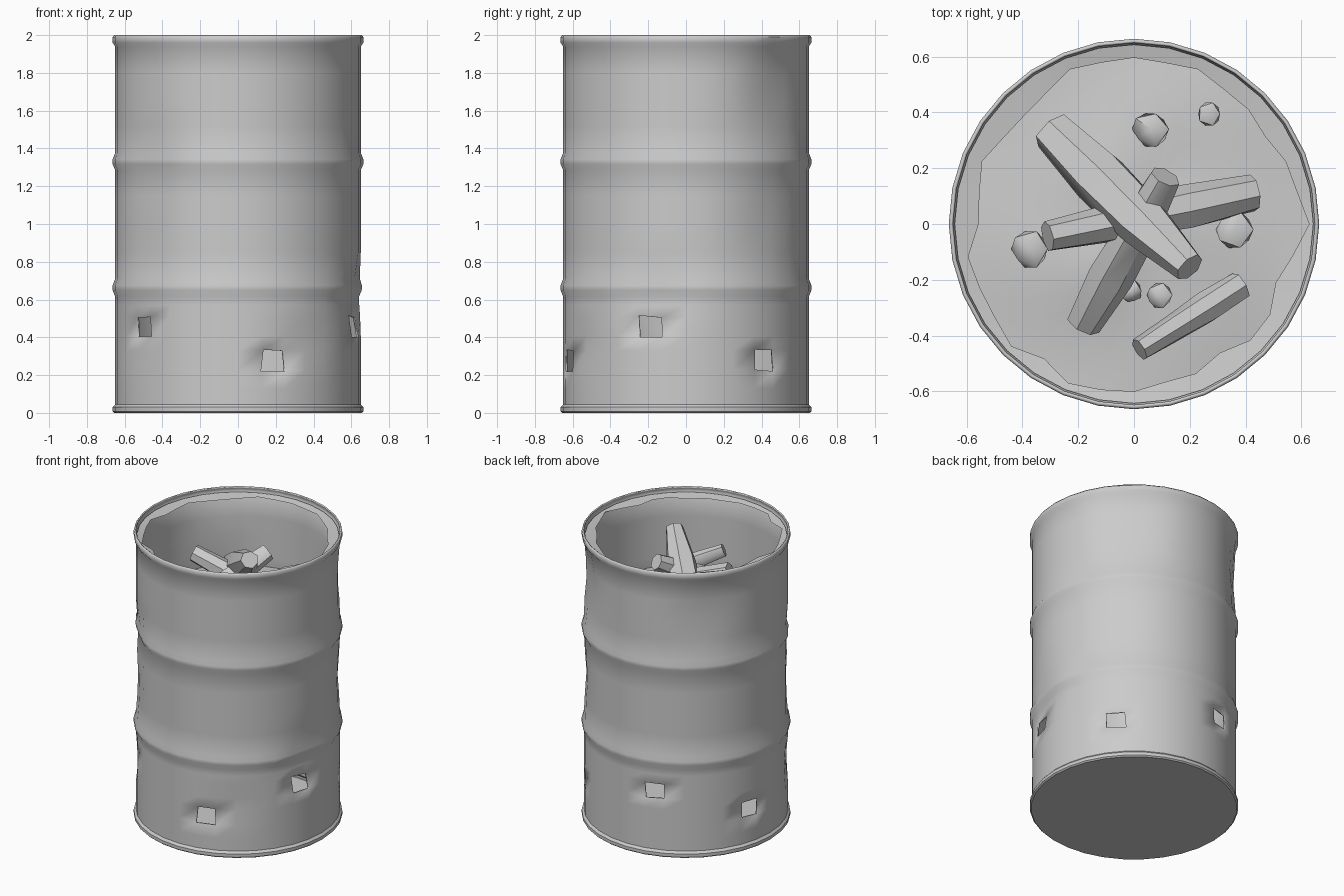
import bpy, bmesh, math, random
from mathutils import Vector

if "Cube" in bpy.data.objects:
    bpy.data.objects.remove(bpy.data.objects["Cube"])

random.seed(4)
SEG = 32


def finish(name, bm, angle=40):
    me = bpy.data.meshes.new(name)
    bm.to_mesh(me)
    bm.free()
    ob = bpy.data.objects.new(name, me)
    bpy.context.collection.objects.link(ob)
    bpy.ops.object.select_all(action='DESELECT')
    ob.select_set(True)
    bpy.context.view_layer.objects.active = ob
    if angle:
        bpy.ops.object.shade_smooth_by_angle(angle=math.radians(angle))
    return ob


def ring(bm, point, n=SEG):
    return [bm.verts.new(point(2 * math.pi * i / n, i)) for i in range(n)]


def bridge(bm, a, b):
    n = len(a)
    return [bm.faces.new((a[i], a[(i + 1) % n], b[(i + 1) % n], b[i])) for i in range(n)]


# Dented barrel wall: (angle, height, size, depth) of each dent
dents = [(-135, 1.28, .26, .025), (-14, .62, .24, .03), (48, 1.70, .30, .035),
         (135, 1.68, .26, .025), (-60, .36, .18, .018), (-140, .95, .25, .018),
         (38, 1.0, .25, .018), (-150, .4, .2, .015)]


def dented(a, r, z):
    for deg, dz, size, depth in dents:
        da = (a - math.radians(deg) + math.pi) % (2 * math.pi) - math.pi
        d = math.hypot(da * .65, z - dz) / size
        if d < 1:
            r -= depth * (1 - d * d) ** 2
    return Vector((r * math.cos(a), r * math.sin(a), z))


R, B = .65, .664
profile = [(.655, 0), (B, .008), (B, .03), (R, .045), (R, .13), (R, .225), (R, .33),
           (R, .405), (R, .51), (R, .57), (R, .615), (B, .65), (B, .675), (R, .71),
           (R, .85), (R, 1.0), (R, 1.15), (R, 1.285), (B, 1.317), (B, 1.342), (R, 1.378),
           (R, 1.52), (R, 1.66), (R, 1.8), (R, 1.94), (B, 1.96), (B, 1.99), (.656, 2.0)]
bm = bmesh.new()
rings = [ring(bm, lambda a, i: dented(a, r, z)) for r, z in profile]
bands = [bridge(bm, a, b) for a, b in zip(rings, rings[1:])]
bm.faces.new(rings[0][::-1])

# Vent holes punched alternately low (band 5) and high (band 7)
holes = [bands[band][k % SEG] for band, k in
         ((5, -7), (7, -2), (5, 3), (7, 9), (5, 14), (7, -13))]
for f in holes:
    for v in f.verts:
        t = Vector((-v.co.y, v.co.x, 0)).normalized()
        v.co += t * random.uniform(-.01, .01) + Vector((0, 0, random.uniform(-.007, .007)))
bmesh.ops.delete(bm, geom=holes, context='FACES_ONLY')
barrel = finish("barrel", bm)
mod = barrel.modifiers.new("thickness", 'SOLIDIFY')
mod.thickness = .01
mod.offset = -1

# Jagged remains of the cut-out lid
jag = [.628, .595, .588, .565, .58, .58, .6, .588, .596, .59, .6, .565, .553, .56, .589, .565,
       .557, .606, .598, .6, .62, .58, .617, .605, .6, .577, .58, .555, .589, .585, .55, .58]
bm = bmesh.new()
outer = ring(bm, lambda a, i: (.643 * math.cos(a), .643 * math.sin(a), 1.965))
inner = ring(bm, lambda a, i: (jag[i] * math.cos(a), jag[i] * math.sin(a), 1.955))
bridge(bm, outer, inner)
finish("torn_lid_edge", bm)

# Ash bed with a low mound
bm = bmesh.new()
prev = ring(bm, lambda a, i: (.638 * math.cos(a), .638 * math.sin(a), 1.455))
for r, z in ((.5, 1.465), (.34, 1.485), (.17, 1.5)):
    cur = ring(bm, lambda a, i: (r * math.cos(a), r * math.sin(a),
                                 z + .012 * math.sin(3 * a + r * 9)))
    bridge(bm, prev, cur)
    prev = cur
top = bm.verts.new((0, 0, 1.51))
for i in range(SEG):
    bm.faces.new((prev[i], prev[(i + 1) % SEG], top))
finish("ash_bed", bm, 60)


# Charred logs: seven-sided, thicker in the middle
def log(name, p, q, radii):
    p, q = Vector(p), Vector(q)
    d = (q - p).normalized()
    u = d.cross(Vector((0, 0, 1))).normalized()
    w = d.cross(u)
    bm = bmesh.new()
    loops = []
    for k, rad in enumerate(radii):
        c = p.lerp(q, k / (len(radii) - 1))
        loops.append(ring(bm, lambda a, i: c + (u * math.cos(a) + w * math.sin(a))
                          * rad * random.uniform(.93, 1.07), 7))
    for a, b in zip(loops, loops[1:]):
        bridge(bm, a, b)
    bm.faces.new(loops[0][::-1])
    bm.faces.new(loops[-1])
    finish(name, bm, 45)


log("log_large", (-.29, .33, 1.50), (.2, -.155, 1.90), (.08, .105, .1, .058))
log("log_cross", (.43, .11, 1.50), (-.31, -.045, 1.77), (.065, .08, .07, .058))
log("log_back", (-.18, -.36, 1.49), (.11, .17, 1.81), (.065, .085, .075, .056))
log("log_front", (.38, -.22, 1.50), (.02, -.45, 1.68), (.052, .058, .05, .042))

# Lumps of charcoal resting on the ash
for n, (x, y, s) in enumerate(((-.37, -.09, .075), (.06, .34, .072), (.27, .395, .048),
                               (.36, -.02, .075), (.09, -.255, .052), (-.01, -.24, .045))):
    bm = bmesh.new()
    bmesh.ops.create_icosphere(bm, subdivisions=1, radius=s)
    for v in bm.verts:
        v.co *= random.uniform(.88, 1.05)
        v.co.z *= .75
        v.co += Vector((x, y, 1.49 + s * .4))
    finish(f"charcoal_{n + 1}", bm, 45)
